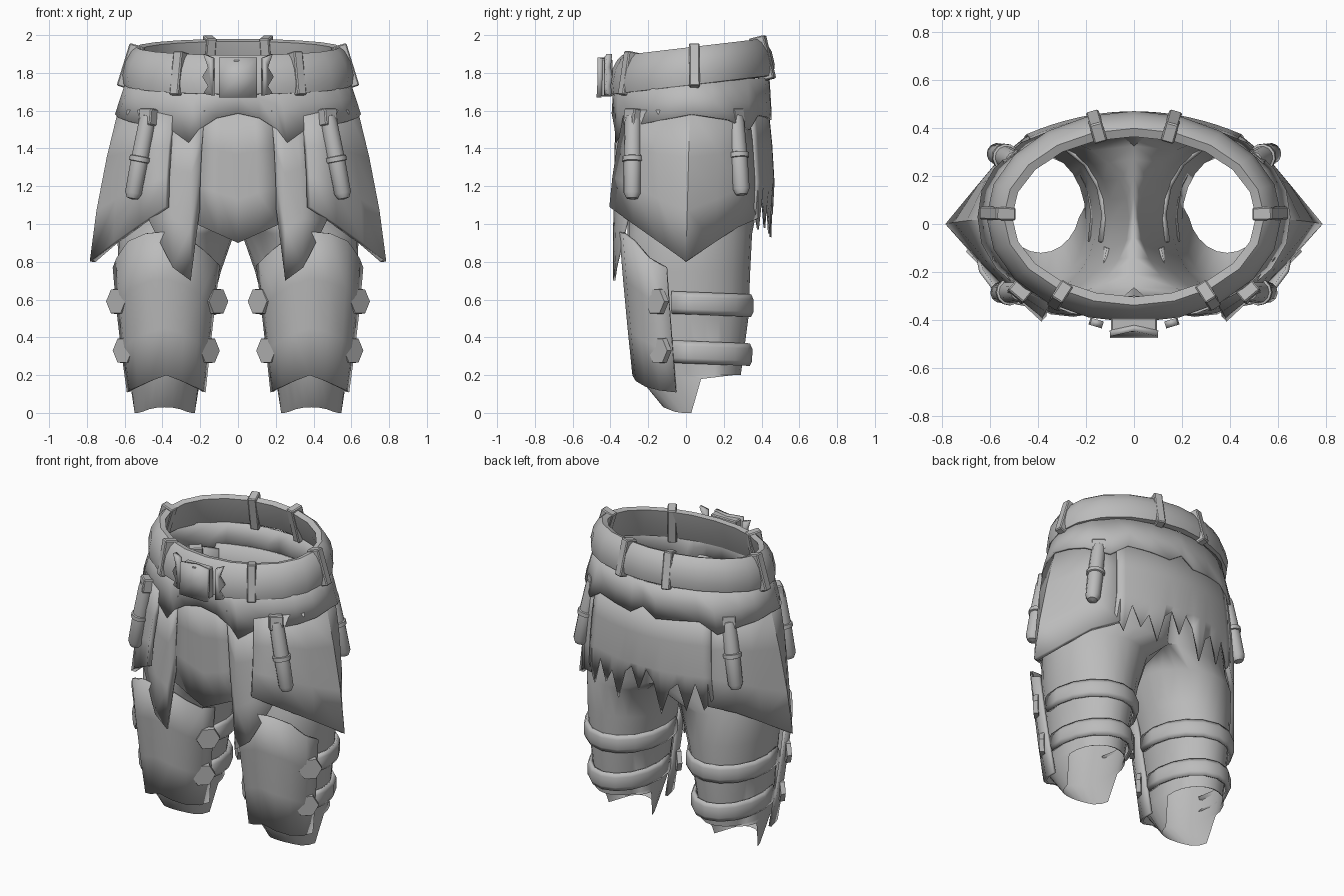
import bpy, bmesh, math
from mathutils import Vector, Matrix

if "Cube" in bpy.data.objects:
    bpy.data.objects.remove(bpy.data.objects["Cube"])

grey = bpy.data.materials.new("plain_grey")
grey.diffuse_color = (0.5, 0.5, 0.5, 1)
grey.use_nodes = True
grey.node_tree.nodes["Principled BSDF"].inputs["Base Color"].default_value = grey.diffuse_color


def finish(name, bm, mirror=False, thick=0.0, angle=35):
    bmesh.ops.recalc_face_normals(bm, faces=bm.faces)
    me = bpy.data.meshes.new(name)
    bm.to_mesh(me)
    bm.free()
    me.materials.append(grey)
    ob = bpy.data.objects.new(name, me)
    bpy.context.collection.objects.link(ob)
    bpy.ops.object.select_all(action='DESELECT')
    ob.select_set(True)
    bpy.context.view_layer.objects.active = ob
    bpy.ops.object.shade_smooth_by_angle(angle=math.radians(angle))
    if thick:
        m = ob.modifiers.new("thickness", 'SOLIDIFY')
        m.thickness, m.offset = thick, 0
    if mirror:
        ob.modifiers.new("mirror", 'MIRROR').use_clip = True
    return ob


def grid(rows, closed=False, loop_rows=False):
    """Skin a list of equal-length point rows."""
    bm = bmesh.new()
    vs = [[bm.verts.new(p) for p in r] for r in rows]
    n, m = len(rows), len(rows[0])
    for i in range(n if loop_rows else n - 1):
        for j in range(m if closed else m - 1):
            a, b = vs[i], vs[(i + 1) % n]
            k = (j + 1) % m
            bm.faces.new((a[j], a[k], b[k], b[j]))
    return bm


def lerp_keys(keys, t):
    for (a, u), (b, v) in zip(keys, keys[1:]):
        if t <= b:
            return u + (v - u) * (t - a) / (b - a)
    return keys[-1][1]


def hang(name, tops, hems, mid_bulge=0.0, thick=0.02, mirror=True):
    """Cloth or plate hanging from a top line to a hem line."""
    rows = []
    for t in (0, 0.33, 0.67, 1):
        row = []
        for a, b in zip(tops, hems):
            p = Vector(a).lerp(Vector(b), t)
            k = 1 + mid_bulge * math.sin(math.pi * t)
            row.append((p.x * k, p.y * k, p.z))
        rows.append(row)
    return finish(name, grid(rows), mirror, thick)


def box(name, size, loc, rot, mirror=True, bevel=0.006):
    bm = bmesh.new()
    bmesh.ops.create_cube(bm, size=1, matrix=Matrix.Diagonal((*size, 1)))
    bmesh.ops.bevel(bm, geom=bm.edges[:], offset=bevel, segments=1, affect='EDGES')
    bm.transform(Matrix.Translation(loc) @ rot)
    return finish(name, bm, mirror, angle=20)


def belt_z(y):
    return 1.832 + (y - 0.03) * 0.118


# belt: tilted oval ring with a bulged section
section = [(-0.015, -0.10), (0.015, -0.095), (0.022, -0.04), (0.006, 0.03), (-0.025, 0.085),
           (-0.05, 0.105), (-0.085, 0.095), (-0.06, 0.0)]
rows = []
for i in range(20):
    a = math.tau * i / 20
    row = []
    for r, h in section:
        y = 0.03 - (0.418 + r) * math.cos(a)
        row.append(((0.592 + r) * math.sin(a), y, belt_z(y) + h))
    rows.append(row)
finish("belt", grid(rows, True, True))

# belt loops
for i, (deg, lean) in enumerate([(33, 0.17), (92, 0.3), (164, 0.24)]):
    a = math.radians(deg)
    y = 0.03 - 0.39 * math.cos(a)
    rot = Matrix.Rotation(a, 4, 'Z') @ Matrix.Rotation(-lean, 4, 'X')
    box("belt_loop_%d" % i, (0.055, 0.085, 0.235), (0.567 * math.sin(a), y, belt_z(y)), rot)

# buckle: pinched plate with notched side clasps
bz = 1.775
bm = grid([[(x, -0.455 + 0.022 * (x == 0 and z > 0) - 0.006 * (z < 0), bz + z)
            for x in (-0.1, 0, 0.1)] for z in (-0.105, 0, 0.105)])
finish("buckle_plate", bm, False, 0.025, 15)
box("buckle_back", (0.19, 0.06, 0.2), (0, -0.42, bz), Matrix(), False)
notch = [(0.13, -0.1), (0.13, 0.1), (0.18, 0.12), (0.155, 0.05), (0.185, 0.0), (0.155, -0.05), (0.18, -0.09)]
bm = bmesh.new()
bm.faces.new([bm.verts.new((x, -0.42 + (x - 0.13) * 0.3, bz + z + 0.005)) for x, z in notch])
finish("buckle_clasp", bm, True, 0.03)

# yoke: short flared skirt with a pointed hem
hem = [(0, 1.585), (10, 1.56), (18, 1.5), (22, 1.43), (32, 1.5), (60, 1.54), (90, 1.58),
       (118, 1.55), (136, 1.5), (146, 1.575), (160, 1.565), (172, 1.55), (180, 1.61)]
angles = [k for k, _ in hem] + [45, 75, 105]
angles = sorted(angles + [360 - k for k in angles if 0 < k < 180])
rows = []
for t in (0, 0.5, 1):
    row = []
    for d in angles:
        z = 1.77 + (lerp_keys(hem, min(d, 360 - d)) - 1.77) * t
        f = (1.77 - z) / 0.2
        a = math.radians(d)
        row.append(((0.582 + 0.065 * f) * math.sin(a), 0.03 - (0.405 + 0.012 * f) * math.cos(a), z))
    rows.append(row)
finish("yoke", grid(rows, True), False, 0.015)

# side hip panels, folded along the outer ridge
hang("side_panel",
     [(0.34, -0.32, 1.57), (0.47, -0.25, 1.6), (0.57, -0.14, 1.6), (0.615, 0.02, 1.62),
      (0.565, 0.18, 1.6), (0.49, 0.27, 1.6), (0.38, 0.345, 1.58)],
     [(0.375, -0.395, 1.09), (0.51, -0.27, 1.0), (0.65, -0.13, 0.9), (0.77, 0.0, 0.8),
      (0.65, 0.14, 0.9), (0.55, 0.26, 0.98), (0.42, 0.37, 1.03)], 0.025, 0.03)

# front centre flap
hang("front_flap",
     [(x, -0.37, 1.6) for x in (-0.18, -0.09, 0, 0.09, 0.18)],
     [(-0.22, -0.335, 1.0), (-0.11, -0.345, 0.95), (0, -0.35, 0.9), (0.11, -0.345, 0.95), (0.22, -0.335, 1.0)],
     0.0, 0.012, False)

# torn front panels
hang("torn_front_panel",
     [(0.18, -0.37, 1.55), (0.24, -0.36, 1.55), (0.31, -0.335, 1.55), (0.38, -0.30, 1.55)],
     [(0.205, -0.355, 1.08), (0.25, -0.38, 0.7), (0.345, -0.37, 0.77), (0.47, -0.31, 1.02)], 0.02, 0.012)

# torn back skirt: smooth sheet ending in a jagged strip
teeth = [1.08, 1.0, 1.17, 0.98, 1.15, 1.1, 0.93, 1.13, 1.2, 1.05, 1.19, 1.14, 0.95, 1.12, 1.02, 1.16, 0.97, 1.08]
rows = []
for z, w, yb in [(1.62, 0.42, 0.432), (1.42, 0.435, 0.452), (1.22, 0.445, 0.464), (0, 0.455, 0.455)]:
    row = []
    for i, tz in enumerate(teeth):
        u = i / (len(teeth) - 1) * 2 - 1
        row.append((w * u, yb - 0.095 * u * u, z or tz))
    rows.append(row)
finish("torn_back_skirt", grid(rows), False, 0.01)

# trouser legs, joined above the crotch; the front of the hem drops to the knee
rows = []
for z, x0, x1, y0, y1 in [(1.4, -0.57, 0.57, -0.31, 0.39), (1.05, -0.3, 0.62, -0.31, 0.37),
                          (0.95, 0.02, 0.64, -0.31, 0.35), (0.75, 0.09, 0.63, -0.3, 0.34),
                          (0.5, 0.155, 0.6, -0.28, 0.33), (0.2, 0.2, 0.575, -0.26, 0.29),
                          (0.0, 0.2, 0.575, -0.12, 0.28)]:
    row = []
    for i in range(24):
        a = math.tau * i / 24
        x = (x0 + x1) / 2 + (x1 - x0) / 2 * math.sin(a)
        y = (y0 + y1) / 2 - (y1 - y0) / 2 * math.cos(a)
        zz = z
        if z == 0:
            zz = max(0.0, 0.03 - 0.4 * (y + 0.12)) if y < 0.03 else 0.17 + 0.12 * y
            if y < 0.03:
                x = 0.39 + (x - 0.39) * 0.88
        row.append((max(x, 0), y, zz))
    rows.append(row)
bm = grid(rows, True)
inner = [f for f in bm.faces if all(v.co.x < 0.001 for v in f.verts)]
bmesh.ops.delete(bm, geom=inner, context='FACES')
finish("trouser_leg", bm, True, angle=50)

# thigh plates
tops_z = [0.78, 0.8, 0.86, 0.93, 0.96, 0.95, 0.91, 0.82, 0.77]
hem_z = [0.11, 0.12, 0.14, 0.17, 0.2, 0.17, 0.14, 0.12, 0.11]
tops, hems = [], []
for i in range(9):
    a = math.radians(-92 + 23 * i)
    tops.append((0.38 + 0.275 * math.sin(a), -0.11 - 0.235 * math.cos(a), tops_z[i]))
    hems.append((0.38 + 0.2 * math.sin(a), -0.06 - 0.215 * math.cos(a), hem_z[i]))
hang("thigh_plate", tops, hems, 0.01, 0.018)

# leg straps round the back, with six-sided clasps
for k, (z, cx, rx, y1) in enumerate([(0.58, 0.375, 0.25, 0.335), (0.32, 0.38, 0.21, 0.328)]):
    rows = []
    for dr, dz in [(0, -0.055), (0.012, -0.03), (0.012, 0.03), (0, 0.055)]:
        row = []
        for i in range(11):
            a = math.radians(70 + 220 * i / 10)
            y = 0.09 - (y1 - 0.09 + dr) * math.cos(a)
            row.append((cx + (rx + dr) * math.sin(a), y - 0.06 * (1 + math.cos(a)), z + dz - 0.05 * (y - 0.1)))
        rows.append(row)
    finish("leg_strap_%d" % k, grid(rows), True, 0.022)
    for side in (-1, 1):
        bm = bmesh.new()
        bmesh.ops.create_cone(bm, cap_ends=True, segments=6, radius1=0.076, radius2=0.072, depth=0.03,
                              matrix=Matrix.Rotation(math.pi / 2, 4, 'X') @ Matrix.Rotation(math.pi / 6, 4, 'Z'))
        rot = Matrix.Rotation(side * math.radians(45), 4, 'Z')
        bm.transform(Matrix.Translation((cx + side * (rx + 0.012), -0.155 + 0.015 * k, z + 0.01)) @ rot)
        finish("strap_clasp_%d_%s" % (k, "outer" if side > 0 else "inner"), bm, True, angle=20)

# vials: rounded tubes hung on the hips, each with a band and a top tab
for name, top, low, turn in [("front", (0.47, -0.28, 1.6), (0.56, -0.285, 1.13), 40),
                             ("rear", (0.49, 0.26, 1.6), (0.575, 0.295, 1.15), 140)]:
    top, low = Vector(top), Vector(low)
    d = top - low
    rot = Matrix.Translation(low) @ d.to_track_quat('Z', 'Y').to_matrix().to_4x4()
    L = d.length
    for part, prof in [("vial", [(0.001, 0), (0.03, 0.006), (0.045, 0.035), (0.047, 0.2), (0.044, L - 0.06),
                                 (0.038, L - 0.03), (0.001, L - 0.02)]),
                       ("vial_band", [(0.04, 0.2), (0.056, 0.205), (0.056, 0.23), (0.04, 0.235)])]:
        bm = grid([[(r * math.cos(math.tau * i / 12), r * math.sin(math.tau * i / 12), z)
                    for i in range(12)] for r, z in prof], True)
        bm.transform(rot)
        finish("%s_%s" % (name, part), bm, True)
    tilt = Matrix.Rotation(math.radians(turn), 4, 'Z') @ Matrix.Rotation(math.radians(-8), 4, 'X')
    box(name + "_vial_tab", (0.085, 0.065, 0.09), top + Vector((0.005, 0, -0.035)), tilt)
